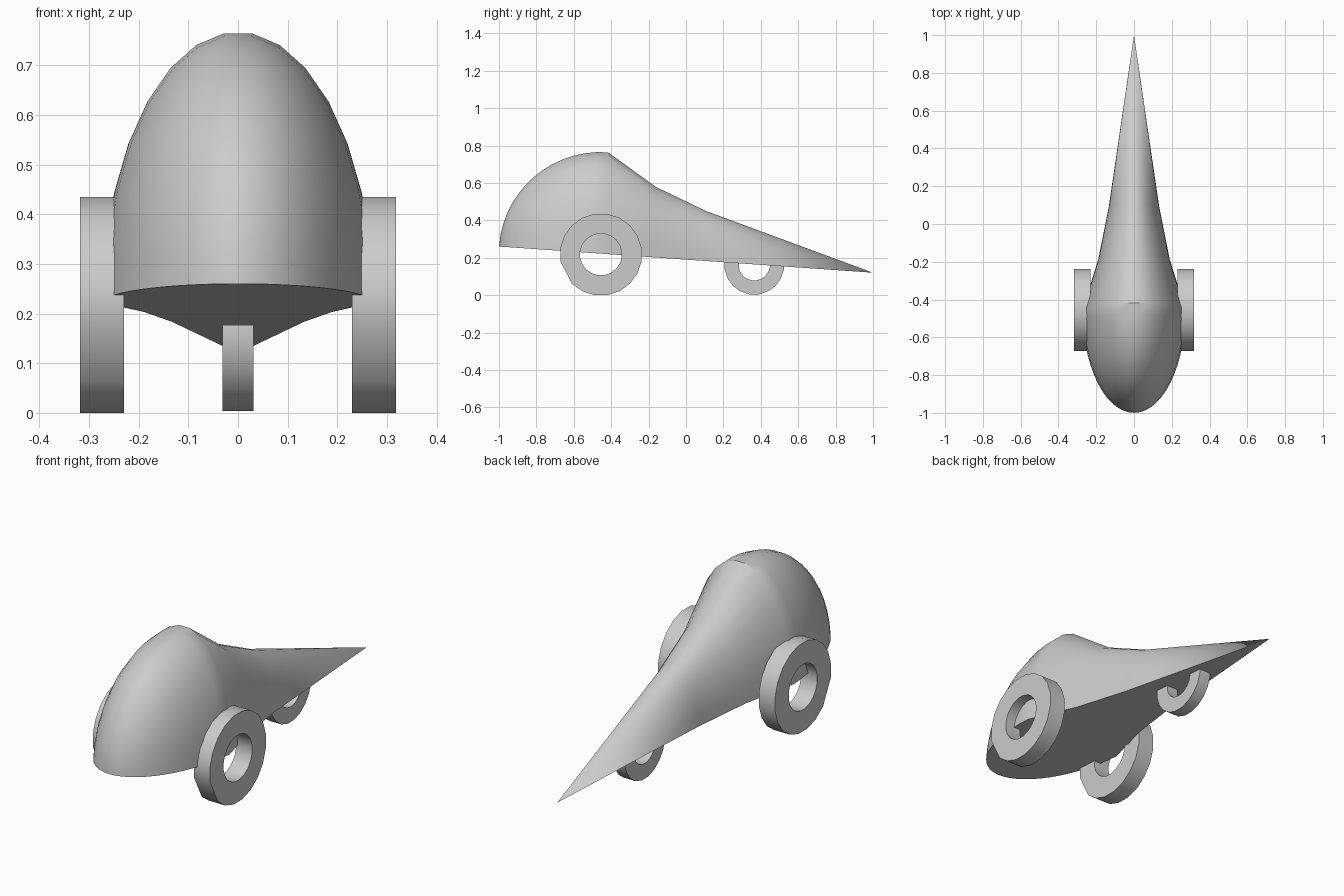
import bpy, bmesh
from math import sin, cos, pi, radians, atan
from mathutils import Vector

if "Cube" in bpy.data.objects:
    bpy.data.objects.remove(bpy.data.objects["Cube"])

TILT = atan(0.07)                      # floor slopes down to the tail
U = Vector((0, cos(TILT), -sin(TILT))) # along the body
N = Vector((0, sin(TILT), cos(TILT)))  # up from the floor
ORIGIN = Vector((0, -0.455, 0.222))
R = 0.546


def finish(bm, name):
    bmesh.ops.remove_doubles(bm, verts=bm.verts, dist=1e-5)
    bmesh.ops.recalc_face_normals(bm, faces=bm.faces)
    mesh = bpy.data.meshes.new(name)
    bm.to_mesh(mesh)
    bm.free()
    ob = bpy.data.objects.new(name, mesh)
    bpy.context.collection.objects.link(ob)
    bpy.ops.object.select_all(action='DESELECT')
    ob.select_set(True)
    bpy.context.view_layer.objects.active = ob
    bpy.ops.object.shade_smooth_by_angle(angle=radians(30))
    return ob


def body():
    # Teardrop: round nose, concave shoulder, straight pointed tail
    steps = 14
    profile = [(-R * cos(pi / 2 * i / steps), R * sin(pi / 2 * i / steps))
               for i in range(steps + 1)]
    profile += [(0.269, 0.378), (0.548, 0.267), (1.458, 0)]
    # Half-ellipse section, 15 steps plus the flat-topped crown
    angles = [radians(-90 + 12 * k) for k in range(16)]
    bm = bmesh.new()
    rings = [[bm.verts.new(ORIGIN + U * a + N * (r * cos(t))
                           + Vector((0.5 * r * sin(t), 0, 0))) for t in angles]
             for a, r in profile]
    bmesh.ops.remove_doubles(bm, verts=rings[0] + rings[-1], dist=1e-5)
    nose, tip = [v for v in bm.verts if len(v.link_faces) == 0
                 and v not in sum(rings[1:-1], [])]
    if nose.co.y > tip.co.y:
        nose, tip = tip, nose
    inner = rings[1:-1]
    for a, b in zip(inner, inner[1:]):
        for k in range(15):
            bm.faces.new((a[k], a[k + 1], b[k + 1], b[k]))
    for pole, ring in ((nose, inner[0]), (tip, inner[-1])):
        for k in range(15):
            bm.faces.new((pole, ring[k], ring[k + 1]))
    # Flat floor
    bm.faces.new([nose] + [r[0] for r in inner] + [tip]
                 + [r[-1] for r in reversed(inner)])
    return finish(bm, "teardrop_body")


def wheel(name, x0, x1, y, z, outer, inner, flat_spot=False):
    # Plain ring with a square section, 20 sides, flat at the bottom
    bm = bmesh.new()
    n = 20

    def circle(radius, x):
        pts = [Vector((x, y + radius * cos(2 * pi * (k + 0.5) / n),
                       z + radius * sin(2 * pi * (k + 0.5) / n))) for k in range(n)]
        if flat_spot and radius == outer:
            pts[11] = (pts[10] + pts[12]) / 2
        return [bm.verts.new(p) for p in pts]

    loops = [circle(outer, x0), circle(outer, x1), circle(inner, x1), circle(inner, x0)]
    for i in range(4):
        a, b = loops[i], loops[(i + 1) % 4]
        for k in range(n):
            j = (k + 1) % n
            bm.faces.new((a[k], a[j], b[j], b[k]))
    return finish(bm, name)


body()
# Pair of large front wheels, one small rear wheel
for side, s in (("left", -1), ("right", 1)):
    wheel("front_wheel_" + side, s * 0.23, s * 0.318, -0.455, 0.2175, 0.22, 0.112, True)
wheel("rear_wheel", -0.031, 0.031, 0.365, 0.162, 0.16, 0.084)
